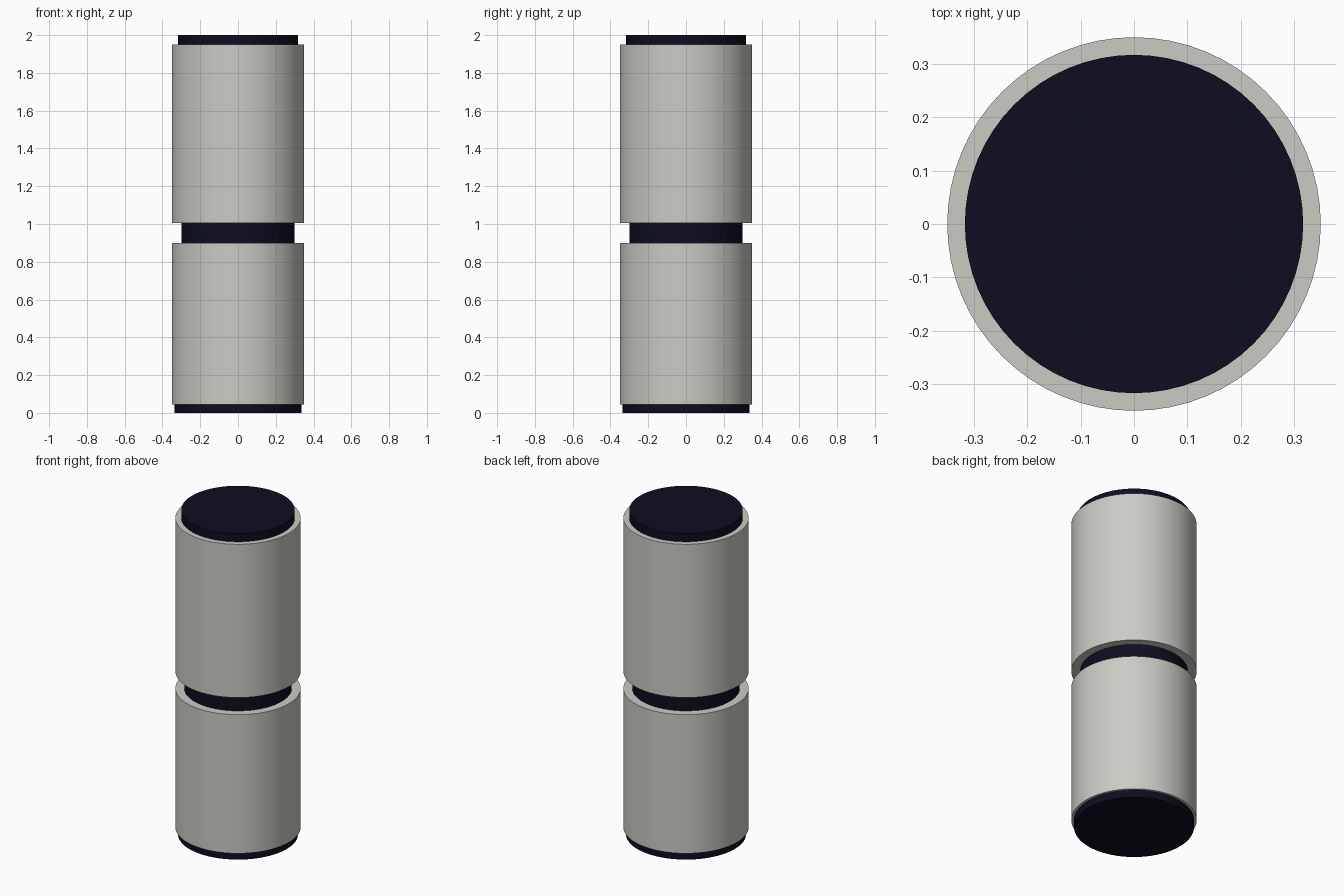
import bpy
import math

cube = bpy.data.objects.get("Cube")
if cube:
    bpy.data.objects.remove(cube, do_unlink=True)


def material(name, color):
    mat = bpy.data.materials.new(name)
    mat.use_nodes = True
    mat.diffuse_color = color
    mat.node_tree.nodes["Principled BSDF"].inputs["Base Color"].default_value = color
    return mat


def drum(name, radius, bottom, top, mat):
    """Upright closed cylinder between two heights."""
    bpy.ops.mesh.primitive_cylinder_add(
        vertices=64, radius=radius, depth=top - bottom,
        location=(0, 0, (bottom + top) / 2))
    obj = bpy.context.object
    obj.name = name
    obj.data.materials.append(mat)
    bpy.ops.object.shade_smooth_by_angle(angle=math.radians(30))
    return obj


grey = material("warm light grey", (0.60, 0.59, 0.55, 1))
navy = material("dark navy", (0.004, 0.004, 0.014, 1))

# Dark base, neck and cap
drum("base_disc", 0.335, 0.0, 0.045, navy)
drum("neck", 0.30, 0.90, 1.005, navy)
drum("top_cap", 0.317, 1.95, 2.0, navy)

# Two pale body sections
drum("lower_body", 0.35, 0.045, 0.90, grey)
drum("upper_body", 0.35, 1.005, 1.95, grey)
